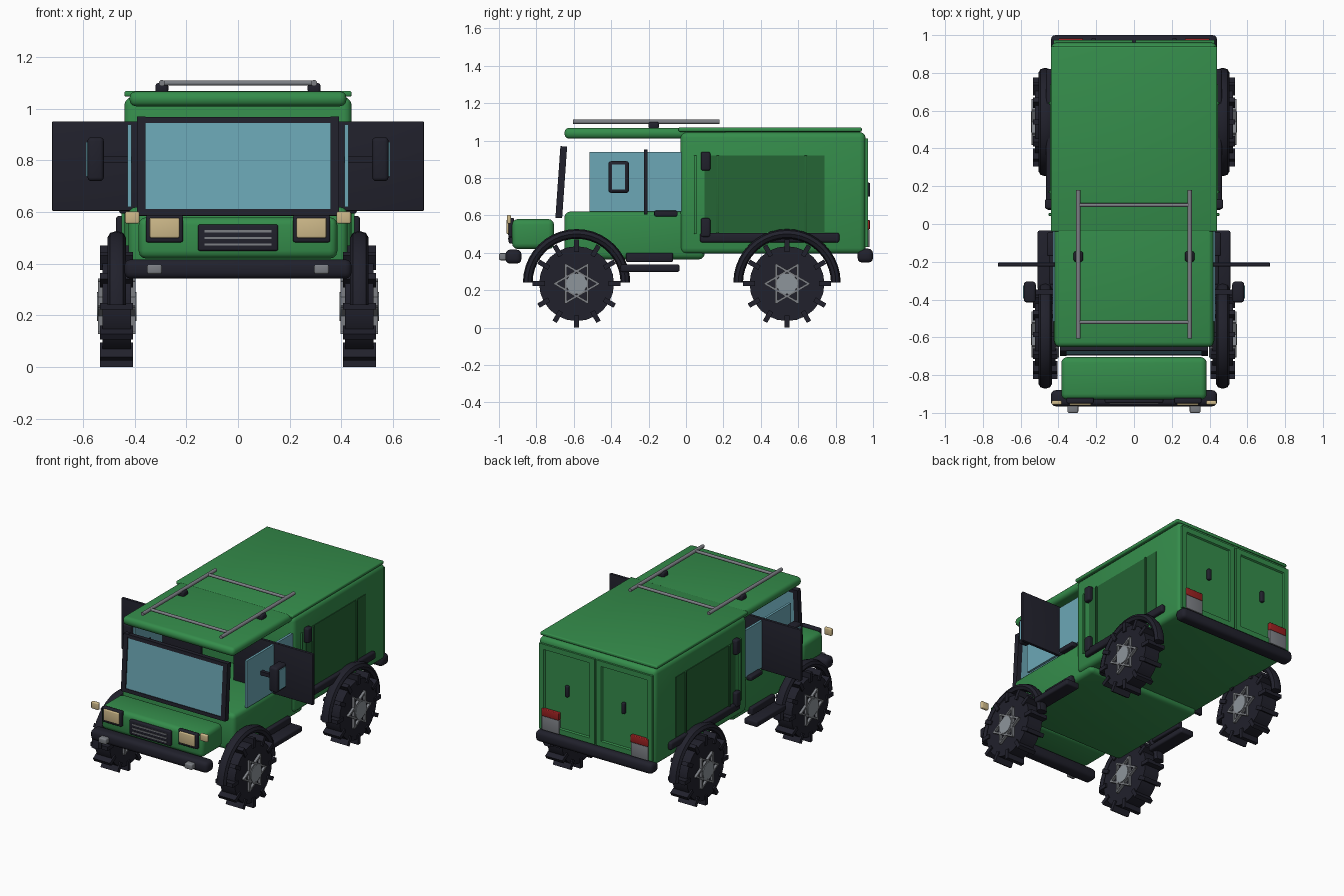
import bpy, bmesh
from math import sin, cos, pi, radians
from mathutils import Matrix, Vector

cube = bpy.data.objects.get("Cube")
if cube:
    bpy.data.objects.remove(cube)


def material(name, rgb):
    m = bpy.data.materials.new(name)
    m.use_nodes = True
    m.diffuse_color = (*rgb, 1)
    m.node_tree.nodes["Principled BSDF"].inputs["Base Color"].default_value = (*rgb, 1)
    return m


GREEN = material("green paint", (0.035, 0.265, 0.07))
PANEL = material("dark green panel", (0.018, 0.13, 0.035))
BLACK = material("black rubber", (0.015, 0.015, 0.025))
GLASS = material("blue glass", (0.15, 0.39, 0.47))
CREAM = material("cream lamp", (0.61, 0.48, 0.25))
GREY = material("grey metal", (0.2, 0.21, 0.23))
SILVER = material("silver hub", (0.27, 0.3, 0.33))
RED = material("red lamp", (0.32, 0.015, 0.015))


def finish(name, bm, mat):
    bmesh.ops.recalc_face_normals(bm, faces=bm.faces)
    me = bpy.data.meshes.new(name)
    bm.to_mesh(me)
    bm.free()
    me.materials.append(mat)
    me.shade_smooth()
    me.set_sharp_from_angle(angle=radians(35))
    ob = bpy.data.objects.new(name, me)
    bpy.context.collection.objects.link(ob)
    return ob


def add_box(bm, x, y, z, matrix=Matrix()):
    """Box from three (low, high) ranges."""
    size = Matrix.Diagonal((x[1] - x[0], y[1] - y[0], z[1] - z[0], 1))
    mid = Matrix.Translation([sum(r) / 2 for r in (x, y, z)])
    bmesh.ops.create_cube(bm, size=1, matrix=matrix @ mid @ size)


def box(name, mat, x, y, z, bevel=0.0, matrix=Matrix()):
    bm = bmesh.new()
    add_box(bm, x, y, z, matrix)
    if bevel:
        bmesh.ops.bevel(bm, geom=bm.edges[:], offset=bevel, segments=3,
                        profile=0.5, affect='EDGES')
    return finish(name, bm, mat)


def pair(name, mat, x, y, z, bevel=0.0):
    """Box on the left side and its mirror on the right."""
    box("left_" + name, mat, x, y, z, bevel)
    box("right_" + name, mat, (-x[1], -x[0]), y, z, bevel)


def add_rod(bm, a, b, r, sides=12):
    a, b = Vector(a), Vector(b)
    turn = (b - a).to_track_quat('Z', 'Y').to_matrix().to_4x4()
    bmesh.ops.create_cone(bm, cap_ends=True, segments=sides, radius1=r, radius2=r,
                          depth=(b - a).length,
                          matrix=Matrix.Translation((a + b) / 2) @ turn)


def rod(name, mat, a, b, r, sides=12):
    bm = bmesh.new()
    add_rod(bm, a, b, r, sides)
    return finish(name, bm, mat)


# Body shells
box("hood", GREEN, (-.385, .385), (-.93, -.705), (.42, .58), .03)
box("cab_body", GREEN, (-.425, .425), (-.65, .1), (.365, .62), .03)
box("cargo_box", GREEN, (-.44, .44), (-.03, .96), (.395, 1.045), .03)
box("cab_roof", GREEN, (-.42, .42), (-.65, .22), (1.01, 1.068), .025)
box("cargo_roof", GREEN, (-.44, .44), (-.04, .94), (1.047, 1.07), .008)

# Windscreen leaning back slightly
lean = Matrix.Translation((0, -.68, .59)) @ Matrix.Rotation(radians(-4), 4, 'X')
box("windscreen", GLASS, (-.37, .37), (-.012, .012), (.01, .36), 0, lean)
bm = bmesh.new()
for s in (-.375, .375):
    add_box(bm, (s - .017, s + .017), (-.018, .018), (0, .38), lean)
for z in (.008, .367):
    add_box(bm, (-.39, .39), (-.017, .017), (z - .012, z + .012), lean)
finish("windscreen_frame", bm, BLACK)

# Side windows, crosswise boards and mirrors
pair("side_window", GLASS, (.412, .428), (-.515, -.005), (.62, .94))
pair("window_board", BLACK, (.12, .72), (-.225, -.205), (.605, .952), .004)
pair("mirror_arm", BLACK, (.41, .53), (-.372, -.348), (.79, .815))
pair("mirror", BLACK, (.52, .583), (-.415, -.305), (.72, .89), .015)
pair("mirror_glass", GLASS, (.58, .588), (-.395, -.325), (.738, .872))
pair("door_handle", BLACK, (.42, .46), (-.17, -.045), (.595, .625), .008)

# Sills and steps
pair("sill", BLACK, (.41, .45), (-.32, -.07), (.35, .4), .008)
pair("step", BLACK, (.41, .51), (-.35, -.035), (.298, .338), .01)

# Cargo sides: panels, ribs, hinges and lower rail
pair("side_panel", PANEL, (.437, .444), (.1, .74), (.51, .92))
for i, y in enumerate((.05, .17, .64)):
    pair(f"side_rib_{i + 1}", (GREEN, PANEL, PANEL)[i], (.436, .452),
         (y - .007, y + .007), (.5, .92), .003)
for n, z in (("upper", .84), ("lower", .485)):
    pair(n + "_hinge", BLACK, (.43, .472), (.08, .13), (z, z + .1), .01)
pair("side_rail", BLACK, (.43, .465), (.075, .82), (.455, .507), .012)

# Rear doors with a recessed middle, handles and lamps
for side, s in (("left", 1), ("right", -1)):
    door = bmesh.new()
    lo, hi = sorted((s * .008, s * .425))
    add_box(door, (lo, hi), (.95, .973), (.43, 1.01))
    back = max(door.faces, key=lambda f: f.calc_center_median().y)
    bmesh.ops.inset_region(door, faces=[back], thickness=.05)
    bmesh.ops.inset_region(door, faces=[back], thickness=.008, depth=-.01)
    finish(side + "_rear_door", door, GREEN)
pair("rear_handle", BLACK, (.2, .225), (.96, .985), (.7, .775), .007)
pair("tail_lamp", RED, (.27, .4), (.955, .983), (.525, .575), .005)
pair("tail_reflector", GREY, (.27, .4), (.955, .98), (.43, .525), .003)

# Bumpers
box("front_bumper", BLACK, (-.44, .44), (-.965, -.88), (.342, .417), .025)
box("rear_bumper", BLACK, (-.44, .44), (.917, 1), (.348, .422), .025)
pair("fog_lamp", GREY, (.295, .352), (-1, -.955), (.36, .398), .008)

# Nose: headlamps, markers and grille
pair("headlamp_frame", BLACK, (.213, .357), (-.95, -.92), (.483, .587), .008)
pair("headlamp", CREAM, (.227, .342), (-.96, -.94), (.5, .578), .006)
pair("marker_lamp", CREAM, (.382, .437), (-.957, -.935), (.555, .603), .007)
box("grille", BLACK, (-.155, .155), (-.948, -.92), (.45, .552), .008)
bm = bmesh.new()
for z in (.474, .5, .526):
    add_box(bm, (-.13, .13), (-.953, -.945), (z - .004, z + .004))
finish("grille_bars", bm, GREY)

# Roof rack
bm = bmesh.new()
for x in (-.295, .295):
    add_rod(bm, (x, -.605, 1.1), (x, .18, 1.1), .012)
for y in (-.52, .1):
    add_rod(bm, (-.295, y, 1.1), (.295, y, 1.1), .01)
finish("roof_rack", bm, GREY)
pair("rack_foot", BLACK, (.27, .32), (-.2, -.145), (1.06, 1.1), .012)


def wheel(name, x, y, z=.235):
    """Tyre with tread blocks, star of bars and hub; axle along x."""
    at = Matrix.Translation((x, y, z))
    bm = bmesh.new()
    add_rod(bm, (x - .055, y, z), (x + .055, y, z), .2, 24)
    for i in range(12):
        turn = at @ Matrix.Rotation(i * pi / 6, 4, 'X')
        add_box(bm, (-.064, .064), (-.013, .013), (.17, .235), turn)
    finish(name + "_tyre", bm, BLACK)
    bm = bmesh.new()
    for i in range(6):
        turn = at @ Matrix.Rotation(i * pi / 3, 4, 'X')
        add_box(bm, (-.072, .072), (.052, .064), (-.105, .105), turn)
    finish(name + "_star", bm, GREY)
    rod(name + "_hub", SILVER, (x - .076, y, z), (x + .076, y, z), .056, 20)


def arch(name, x, y, z=.24, steps=20):
    """Half ring with an eight-sided section."""
    bm = bmesh.new()
    rings = []
    for i in range(steps + 1):
        a = pi * i / steps
        ring = []
        for k in range(8):
            t = k * pi / 4
            r = .261 + .026 * cos(t)
            ring.append(bm.verts.new((x + .036 * sin(t), y + r * cos(a), z + r * sin(a))))
        rings.append(ring)
    for p, q in zip(rings, rings[1:]):
        for k in range(8):
            bm.faces.new((p[k], p[k - 1], q[k - 1], q[k]))
    bm.faces.new(rings[0])
    bm.faces.new(rings[-1])
    finish(name, bm, BLACK)


for side, s in (("left", 1), ("right", -1)):
    for end, y in (("front", -.585), ("rear", .54)):
        wheel(f"{side}_{end}_wheel", s * .47, y)
        arch(f"{side}_{end}_arch", s * .47, y)
